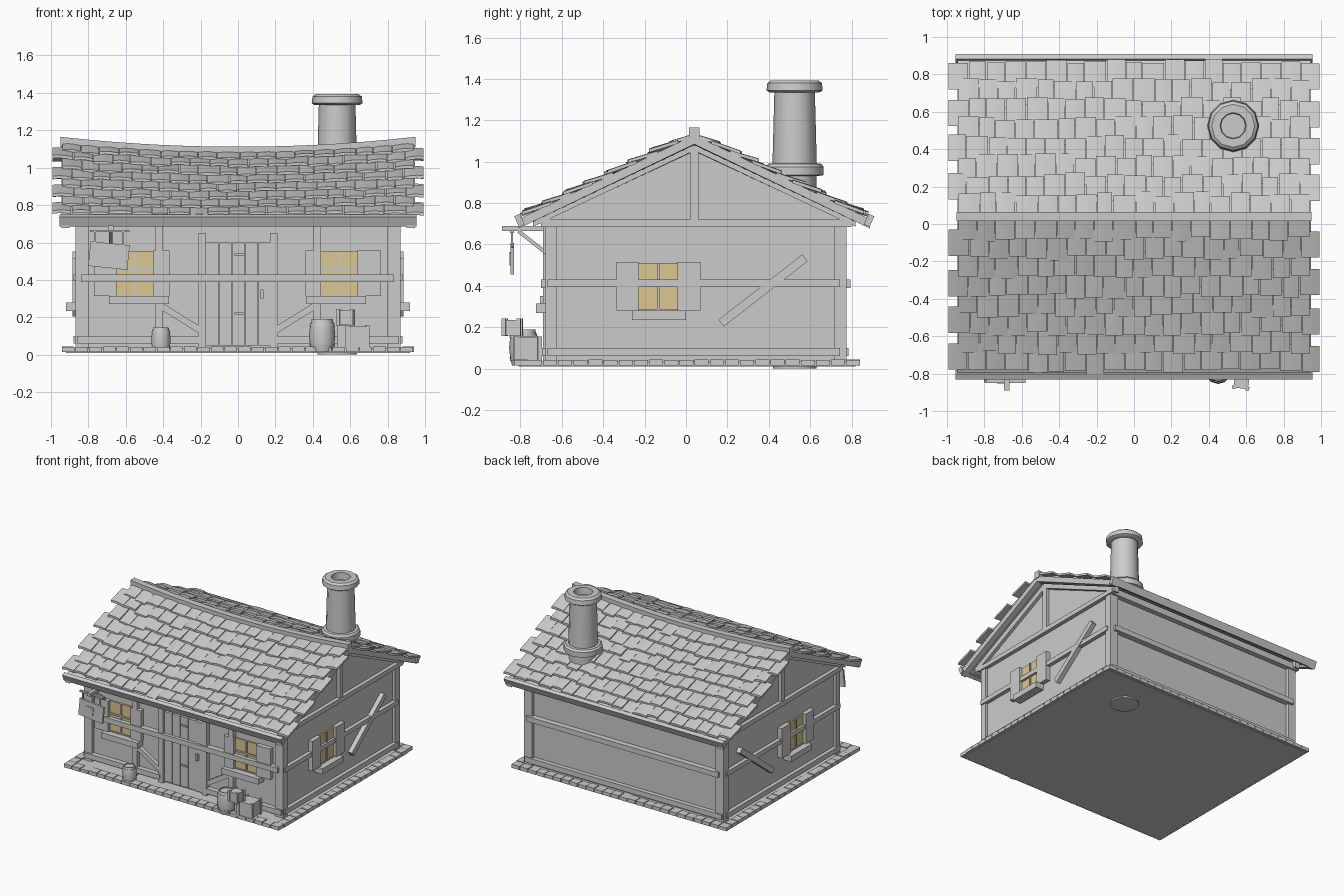
import bpy, bmesh, math, random
from mathutils import Matrix, Vector

if "Cube" in bpy.data.objects:
    bpy.data.objects.remove(bpy.data.objects["Cube"])
random.seed(4)
I = Matrix.Identity(4)
RIDGE_Y, SLOPE = 0.04, 0.48


def finish(name, bm, smooth=False, mat=None):
    bmesh.ops.recalc_face_normals(bm, faces=bm.faces)
    me = bpy.data.meshes.new(name)
    bm.to_mesh(me)
    bm.free()
    ob = bpy.data.objects.new(name, me)
    bpy.context.collection.objects.link(ob)
    if mat:
        me.materials.append(mat)
    if smooth:
        bpy.ops.object.select_all(action='DESELECT')
        ob.select_set(True)
        bpy.context.view_layer.objects.active = ob
        bpy.ops.object.shade_smooth_by_angle(angle=math.radians(35))
    return ob


def add_box(bm, lo, hi, M=I):
    lo, hi = Vector(lo), Vector(hi)
    S = Matrix.Diagonal((*(hi - lo), 1))
    bmesh.ops.create_cube(bm, size=1, matrix=M @ Matrix.Translation((lo + hi) / 2) @ S)


def box(name, lo, hi, M=I, mat=None):
    bm = bmesh.new()
    add_box(bm, lo, hi, M)
    return finish(name, bm, mat=mat)


def sag(x, z):
    return z - 0.05 * (1 - (x / 0.95) ** 2) * max(0, (z - 0.72) / 0.42)


def prism(name, profile, x0, x1, n=1):
    """Sweep a y-z profile along x, following the sagging ridge."""
    bm = bmesh.new()
    rings = []
    for i in range(n + 1):
        x = x0 + (x1 - x0) * i / n
        rings.append([bm.verts.new((x, y, sag(x, z))) for y, z in profile])
    m = len(profile)
    for a, b in zip(rings, rings[1:]):
        for j in range(m):
            bm.faces.new((a[j], a[(j + 1) % m], b[(j + 1) % m], b[j]))
    bm.faces.new(rings[0])
    bm.faces.new(rings[-1])
    return finish(name, bm, smooth=n > 1)


def lathe(name, profile, loc, sides):
    bm = bmesh.new()
    rings = [[bm.verts.new((loc[0] + r * math.cos(2 * math.pi * k / sides),
                            loc[1] + r * math.sin(2 * math.pi * k / sides), loc[2] + z))
              for k in range(sides)] for r, z in profile]
    for a, b in zip(rings, rings[1:]):
        for k in range(sides):
            bm.faces.new((a[k], a[(k + 1) % sides], b[(k + 1) % sides], b[k]))
    bm.faces.new(rings[0])
    bm.faces.new(rings[-1])
    return finish(name, bm, smooth=True)


def beam(name, a, b, w, y0, y1, M=I):
    """Slanted timber between two (u, z) points of a wall frame."""
    a, b = Vector((a[0], 0, a[1])), Vector((b[0], 0, b[1]))
    d = b - a
    R = Matrix.Translation((a + b) / 2) @ Matrix.Rotation(-math.atan2(d.z, d.x), 4, 'Y')
    return box(name, (-d.length / 2, y0, -w / 2), (d.length / 2, y1, w / 2), M @ R)


# Wall frames: local x runs along the wall, local -y points outward
FRONT = Matrix.Translation((0, -0.655, 0))
BACK = Matrix.Translation((0, 0.75, 0)) @ Matrix.Rotation(math.pi, 4, 'Z')
RIGHT = Matrix.Translation((0.85, 0, 0)) @ Matrix.Rotation(math.pi / 2, 4, 'Z')
LEFT = Matrix.Diagonal((-1, 1, 1, 1)) @ RIGHT
glass = bpy.data.materials.new("window_glass")
glass.diffuse_color = (0.72, 0.57, 0.28, 1)
glass.use_nodes = True
glass.node_tree.nodes["Principled BSDF"].inputs["Base Color"].default_value = glass.diffuse_color

# Foundation with edging bricks
box("foundation", (-0.92, -0.81, 0.01), (0.92, 0.82, 0.036))
bm = bmesh.new()
for i in range(26):
    x = -0.94 + i * 1.88 / 26
    for y0, y1 in ((-0.83, -0.765), (0.775, 0.84)):
        add_box(bm, (x, y0, 0.014), (x + 0.067, y1, 0.04 + random.uniform(0, 0.005)))
for i in range(21):
    y = -0.765 + i * 1.54 / 21
    for x0, x1 in ((-0.94, -0.88), (0.88, 0.94)):
        add_box(bm, (x0, y, 0.014), (x1, y + 0.068, 0.04 + random.uniform(0, 0.005)))
finish("edging_bricks", bm)

# Walls and gables
box("walls", (-0.85, -0.655, 0.03), (0.85, 0.75, 0.74))
for s in (-1, 1):
    prism("gable", [(-0.655, 0.70), (0.75, 0.70), (0.75, 0.75), (0.04, 1.09), (-0.655, 0.75)], s * 0.8, s * 0.85)
    for y0, y1 in ((-0.68, -0.626), (0.715, 0.775)):
        box("corner_post", (min(s * .8, s * .87), y0, 0.035), (max(s * .8, s * .87), y1, 0.72))

# Horizontal timbers
for M in (FRONT, BACK):
    box("wall_plate", (-0.875, -0.04, 0.685), (0.875, 0.0, 0.735), M)
    box("middle_rail", (-0.84, -0.045, 0.39), (0.835, 0.0, 0.43), M)
box("bottom_rail", (-0.86, -0.035, 0.06), (0.86, 0, 0.10), BACK)
for s in (-1, 1):
    box("bottom_rail", (min(s * .2, s * .86), -0.04, 0.06), (max(s * .2, s * .86), 0, 0.10), FRONT)
for M in (RIGHT, LEFT):
    box("tie_beam", (-0.70, -0.03, 0.685), (0.80, 0.0, 0.72), M)
    box("middle_rail", (-0.67, -0.03, 0.395), (0.745, 0.0, 0.43), M)
    box("bottom_rail", (-0.67, -0.03, 0.06), (0.745, 0.0, 0.10), M)
    box("king_post", (0.02, -0.025, 0.72), (0.06, 0.0, 1.085), M)
    beam("side_brace", (0.17, 0.22), (0.575, 0.535), 0.042, -0.035, 0, M)

# Front posts and braces
for s in (-1, 1):
    box("front_post", (s * .42 - .02, -0.035, 0.04), (s * .42 + .02, 0, 0.70), FRONT)
    box("door_post", (s * .19 - .02, -0.035, 0.04), (s * .19 + .02, 0, 0.65), FRONT)
    beam("front_brace", (s * 0.41, 0.26), (s * 0.20, 0.13), 0.035, -0.03, 0, FRONT)

# Plank door with hinges and handle
for i in range(4):
    x = -0.17 + i * 0.07
    box("door_plank", (x, -0.018 - 0.003 * (i % 2), 0.05), (x + 0.066, 0, 0.60), FRONT)
box("door_frame", (0.11, -0.028, 0.05), (0.17, 0, 0.60), FRONT)
for z in (0.22, 0.535):
    box("door_hinge", (-0.02, -0.028, z - .006), (0.035, 0, z + .006), FRONT)
box("door_handle", (0.12, -0.05, 0.30), (0.137, 0, 0.35), FRONT)


def window(M, u0, u1, z0, z1, left, right, sill):
    box("window_pane", (u0, -0.012, z0), (u1, 0, z1), M, glass)
    uc, zc = (u0 + u1) / 2, (z0 + z1) / 2 + 0.02
    box("window_mullion", (uc - .006, -0.02, z0), (uc + .006, 0, z1), M)
    for z in (zc, z0 - 0.004):
        box("window_crossbar", (u0, -0.02, z - .006), (u1, 0, z + .006), M)
    box("shutter", (left, -0.035, z0 - .005), (u0, 0, z1 + .005), M)
    box("shutter", (u1, -0.035, z0 - .005), (right, 0, z1 + .005), M)
    box("window_sill", (sill[0], -0.07, z0 - .05), (sill[1], 0, z0 - .005), M)


window(FRONT, -0.65, -0.455, 0.32, 0.553, -0.77, -0.365, (-0.69, -0.37))
window(FRONT, 0.445, 0.64, 0.32, 0.553, 0.36, 0.765, (0.365, 0.685))
for M in (RIGHT, LEFT):
    window(M, -0.23, -0.04, 0.285, 0.51, -0.335, 0.07, (-0.26, 0.0))

# Roof: deck, rafters, eave boards, ridge
for s in (-1, 1):
    def slab(d0, d1, top, bottom):
        P = lambda d, h: (RIDGE_Y + s * d, h - SLOPE * d)
        return [P(d0, top), P(d1, top), P(d1, bottom), P(d0, bottom)]
    prism("roof_deck", slab(0, 0.84, 1.128, 1.105), -0.935, 0.935, 14)
    for e in (-1, 1):
        prism("barge_rafter", slab(0, 0.85, 1.13, 1.085), e * 0.90, e * 0.945)
        prism("gable_rafter", slab(0, 0.78, 1.11, 1.06), e * 0.83, e * 0.875)
    y = RIDGE_Y + s * 0.845
    R = Matrix.Translation((0, y, 0.717)) @ Matrix.Rotation(-s * 0.42, 4, 'X')
    box("eave_board", (-0.955, -0.015, -0.028), (0.955, 0.015, 0.028), R)
prism("ridge_beam", [(0.015, 1.11), (0.065, 1.11), (0.065, 1.165), (0.015, 1.165)], -0.95, 0.95, 14)


# Curved overlapping roof tiles
def add_tile(bm, side, x0, x1, d, length, lift):
    layers = []
    for th in (0, -0.016):
        layers.append([])
        for dd, h in ((max(0.01, d - length), 0.01), (d, lift)):
            row = []
            for j in range(4):
                t = j / 3
                x = x0 + (x1 - x0) * t
                z = 1.128 - SLOPE * dd + h + th + 0.02 * t * (1 - t)
                row.append(bm.verts.new((x, RIDGE_Y + side * dd, sag(x, z))))
            layers[-1].append(row)
    T, B = layers
    for j in range(3):
        for L in (T, B):
            bm.faces.new((L[0][j], L[0][j + 1], L[1][j + 1], L[1][j]))
        for r in (0, 1):
            bm.faces.new((T[r][j], T[r][j + 1], B[r][j + 1], B[r][j]))
    for j in (0, 3):
        bm.faces.new((T[0][j], T[1][j], B[1][j], B[0][j]))


for side, name in ((-1, "front_roof_tiles"), (1, "back_roof_tiles")):
    bm = bmesh.new()
    for k in range(8):
        n = 19 if k % 2 else 18
        half = n * 0.1045 / 2
        cuts = [-half + i * 0.1045 + (random.uniform(-.012, .012) if 0 < i < n else 0) for i in range(n + 1)]
        for a, b in zip(cuts, cuts[1:]):
            add_tile(bm, side, a + .002, b - .002, 0.122 + 0.101 * k + random.uniform(-.014, .014),
                     0.14, 0.03 + random.uniform(-.004, .007))
    finish(name, bm, smooth=True)

# Round chimney
lathe("chimney", [(0.105, 0.0), (0.105, 0.93), (0.14, 0.935), (0.14, 0.975), (0.128, 0.99), (0.107, 0.992),
                  (0.098, 1.335), (0.12, 1.335), (0.136, 1.345), (0.132, 1.38), (0.115, 1.393),
                  (0.07, 1.393), (0.066, 1.34)], (0.53, 0.525, 0), 12)


# Barrels
def barrel(x, y, r, h):
    p = [(.8, 0), (.86, .12), (.92, .12), (.97, .22), (.93, .22), (1, .5), (.93, .78), (.97, .78), (.92, .88),
         (.86, .88), (.8, 1), (.7, 1), (.7, .95)]
    lathe("barrel", [(a * r, b * h) for a, b in p], (x, y, 0.015), 12)


barrel(-0.412, -0.765, 0.052, 0.13)
barrel(0.45, -0.785, 0.07, 0.175)


# Crates with corner battens
def crate(x, y, z, s, h, ang):
    M = Matrix.Translation((x, y, z)) @ Matrix.Rotation(ang, 4, 'Z')
    bm = bmesh.new()
    a = s / 2
    add_box(bm, (-a + .006, -a + .006, 0.004), (a - .006, a - .006, h - .006), M)
    for i in (-1, 1):
        for j in (-1, 1):
            c = (i * (a - .009), j * (a - .009))
            add_box(bm, (c[0] - .01, c[1] - .01, 0), (c[0] + .01, c[1] + .01, h), M)
    finish("crate", bm)


crate(0.635, -0.765, 0.036, 0.13, 0.12, 0.04)
crate(0.575, -0.84, 0.157, 0.09, 0.085, -0.12)
box("crate_support", (0.53, -0.80, 0.036), (0.575, -0.72, 0.157))

# Hanging sign on a bracket
box("sign_beam", (-0.695, -0.89, 0.665), (-0.665, -0.66, 0.69))
beam("sign_strut", (-0.81, 0.665), (-0.69, 0.57), 0.018, -0.009, 0.009,
     Matrix.Translation((-0.68, 0, 0)) @ Matrix.Rotation(math.pi / 2, 4, 'Z'))
box("sign_crossbar", (-0.79, -0.85, 0.655), (-0.58, -0.832, 0.668))
for x, z in ((-0.765, 0.59), (-0.615, 0.575)):
    box("sign_chain", (x - .005, -0.846, z), (x + .005, -0.836, 0.66))
S = Matrix.Translation((-0.69, -0.84, 0.53)) @ Matrix.Rotation(0.1, 4, 'Y')
box("sign_board", (-0.105, -0.008, -0.066), (0.105, 0.008, 0.066), S)
box("sign_emblem", (-0.04, -0.013, -0.03), (0.02, 0.0, 0.03), S)
